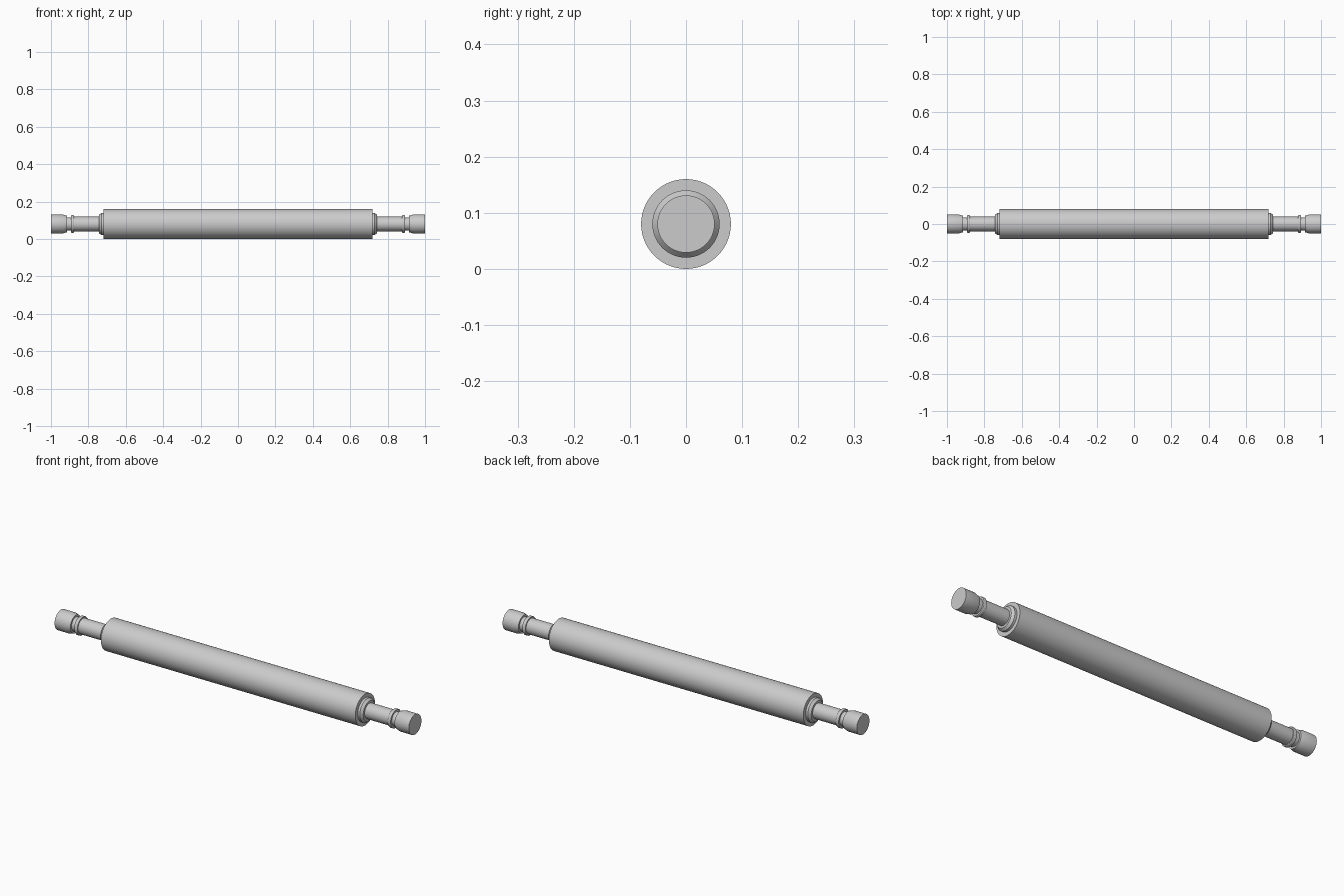
import bpy, bmesh, math
from mathutils import Matrix, Vector

if "Cube" in bpy.data.objects:
    bpy.data.objects.remove(bpy.data.objects["Cube"])

AXIS_Z = 0.08


def lathe(name, profile, flip=False, steps=64):
    """Revolve (x, radius) points about the long axis; flip puts it on the left."""
    s = -1 if flip else 1
    bm = bmesh.new()
    verts = [bm.verts.new((s * x, 0, r)) for x, r in profile]
    edges = [bm.edges.new(p) for p in zip(verts, verts[1:])]
    bmesh.ops.spin(bm, geom=verts + edges, cent=(0, 0, 0), axis=(1, 0, 0),
                   angle=2 * math.pi, steps=steps, use_merge=True)
    bmesh.ops.remove_doubles(bm, verts=bm.verts, dist=1e-5)
    bmesh.ops.recalc_face_normals(bm, faces=bm.faces)
    mesh = bpy.data.meshes.new(name)
    bm.to_mesh(mesh)
    bm.free()
    ob = bpy.data.objects.new(name, mesh)
    ob.location.z = AXIS_Z
    bpy.context.collection.objects.link(ob)
    bpy.ops.object.select_all(action='DESELECT')
    ob.select_set(True)
    bpy.context.view_layer.objects.active = ob
    bpy.ops.object.shade_smooth_by_angle(angle=math.radians(25))
    return ob


# Main roller barrel
lathe("roller_barrel", [(-0.718, 0), (-0.718, 0.08), (0.718, 0.08), (0.718, 0)])

for side, flip in (("right", False), ("left", True)):
    # Tapered collar, shaft, grooved ring and knob at each end
    lathe(f"handle_{side}", [
        (0.718, 0.06), (0.730, 0.06), (0.742, 0.05), (0.742, 0.039),
        (0.876, 0.039), (0.876, 0.045), (0.879, 0.047), (0.890, 0.047),
        (0.893, 0.045), (0.893, 0.036), (0.915, 0.036), (0.915, 0.045),
        (0.922, 0.046), (0.936, 0.051), (1.0, 0.051), (1.0, 0)], flip)
